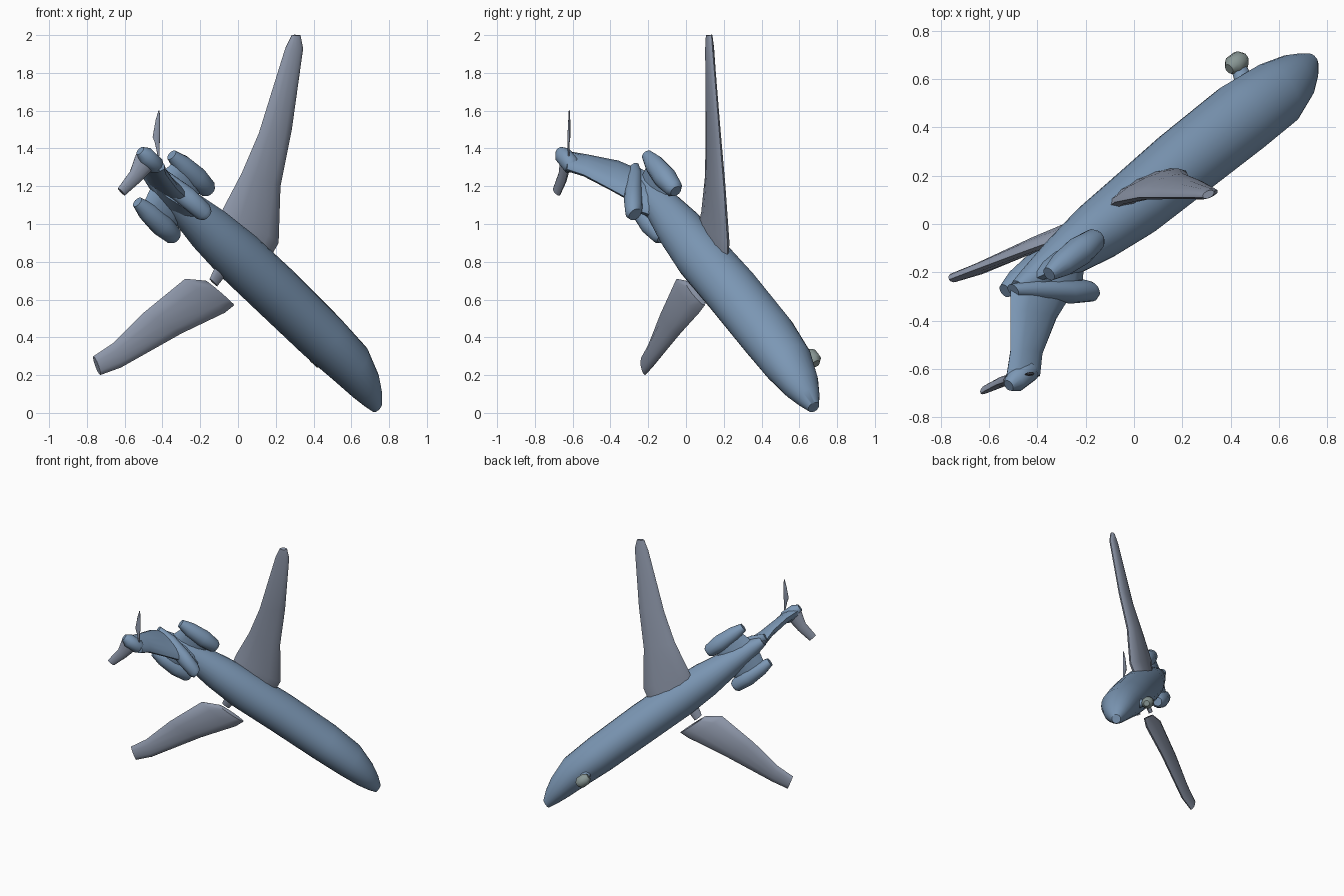
import bpy, bmesh, math
from mathutils import Vector as V

if "Cube" in bpy.data.objects:
    bpy.data.objects.remove(bpy.data.objects["Cube"])

# Aircraft axes: the plane dives and banks
F = V((.64, .48, -.60)).normalized()
S = V((.50, .165, .85))
S = (S - F * S.dot(F)).normalized()
U = F.cross(S).normalized()
if U.y > 0:
    U = -U

def material(name, col):
    m = bpy.data.materials.new(name)
    m.diffuse_color = (*col, 1)
    m.use_nodes = True
    m.node_tree.nodes["Principled BSDF"].inputs["Base Color"].default_value = m.diffuse_color
    return m

BLUE = material("blue_grey", (.20, .31, .46))
WING = material("wing_grey", (.27, .31, .40))
GEAR = material("gear_green_grey", (.25, .31, .30))

def loft(name, sections, mat, sides=16, angle=50):
    """Skin elliptical sections given as (centre, half axis a, half axis b)."""
    bm = bmesh.new()
    rings = []
    for c, a, b in sections:
        rings.append([bm.verts.new(V(c) + a * math.cos(t) + b * math.sin(t))
                      for t in (2 * math.pi * i / sides for i in range(sides))])
    for r, q in zip(rings, rings[1:]):
        for i in range(sides):
            j = (i + 1) % sides
            bm.faces.new((r[i], r[j], q[j], q[i]))
    bm.faces.new(rings[0])
    bm.faces.new(rings[-1])
    bmesh.ops.recalc_face_normals(bm, faces=bm.faces)
    me = bpy.data.meshes.new(name)
    bm.to_mesh(me)
    bm.free()
    me.materials.append(mat)
    ob = bpy.data.objects.new(name, me)
    bpy.context.collection.objects.link(ob)
    bpy.context.view_layer.objects.active = ob
    ob.select_set(True)
    bpy.ops.object.shade_smooth_by_angle(angle=math.radians(angle))
    ob.select_set(False)
    return ob

def tube(name, stations, mat, sides=20):
    """Round body from (centre, radius, optional extra belly depth)."""
    return loft(name, [(V(c) - U * sum(d), S * r, U * (r + sum(d)))
                       for c, r, *d in stations], mat, sides)

def blade(name, stations, mat, normal):
    """Wing-like part from (leading point, trailing point, half thickness)."""
    return loft(name, [((V(l) + V(t)) / 2, (V(l) - V(t)) / 2, normal * h)
                       for l, t, h in stations], mat, 12)

# Fuselage, deeper at the belly towards the nose
tube("fuselage", [
    ((.737, .676, .03), .033), ((.715, .645, .08), .062, .004),
    ((.68, .60, .145), .09, .012), ((.60, .525, .26), .122, .018),
    ((.45, .42, .405), .136, .018), ((.2, .235, .645), .142, .008),
    ((0, .08, .83), .141), ((-.15, -.03, .97), .125), ((-.3, -.14, 1.11), .092),
    ((-.42, -.23, 1.22), .06), ((-.48, -.265, 1.27), .035)], BLUE, 24)

# Main wings
blade("right_wing", [
    ((.13, .22, .75), (-.12, .06, .95), .045),
    ((.215, .22, .90), (-.08, .09, 1.08), .042),
    ((.225, .20, 1.2), (.02, .11, 1.27), .034),
    ((.285, .175, 1.5), (.11, .11, 1.48), .028),
    ((.345, .14, 1.93), (.25, .11, 1.93), .022),
    ((.33, .135, 2.0), (.285, .11, 2.0), .015)], WING, U)
blade("left_wing", [
    ((-.02, .10, .57), (-.17, 0, .70), .022),
    ((-.07, .07, .53), (-.28, -.05, .71), .036),
    ((-.30, -.03, .42), (-.50, -.13, .53), .032),
    ((-.62, -.18, .24), (-.66, -.19, .37), .026),
    ((-.73, -.215, .20), (-.765, -.23, .30), .02)], WING, U)
blade("left_wing_root", [
    ((-.04, .07, .76), (-.10, .02, .82), .02),
    ((-.11, .05, .67), (-.15, .02, .71), .014)], WING, U)

# Side engines tucked against the tail, with broad pylons
mount = V((-.34, -.165, 1.145))
for side, label in ((1, "right"), (-1, "left")):
    c = mount + S * side * .158
    tube(label + "_engine", [(c + F * d, r) for d, r in
         ((.16, .032), (.14, .048), (.04, .062), (-.08, .052), (-.16, .03))], BLUE, 14)
    m = mount + S * side * .03
    blade(label + "_engine_pylon", [(m + F * .14, m - F * .15, .045),
                                    (c + F * .10, c - F * .12, .035)], BLUE, U)

# Centre engine intake along the top of the tail
tube("centre_intake", [
    ((-.17, -.27, 1.05), .038), ((-.19, -.275, 1.07), .052),
    ((-.28, -.28, 1.15), .056), ((-.40, -.275, 1.24), .05),
    ((-.50, -.275, 1.30), .03)], BLUE, 14)
blade("intake_fairing", [
    ((-.21, -.13, 1.03), (-.44, -.25, 1.23), .07),
    ((-.21, -.28, 1.08), (-.48, -.28, 1.28), .05)], BLUE, S)

# Tail fin
blade("tail_fin", [
    ((-.24, -.26, 1.11), (-.51, -.25, 1.28), .048),
    ((-.32, -.39, 1.18), (-.51, -.36, 1.33), .04),
    ((-.38, -.54, 1.26), (-.51, -.52, 1.36), .036),
    ((-.39, -.63, 1.29), (-.53, -.65, 1.38), .038)], BLUE, S)

# High tailplane: hub, left blade and thin right blade
tube("tailplane_hub", [(V((-.467, -.63, 1.34)) + F * d, r) for d, r in
     ((.08, .025), (.05, .048), (-.04, .048), (-.08, .025))], BLUE, 12)
blade("left_tailplane", [
    ((-.44, -.62, 1.30), (-.54, -.655, 1.37), .026),
    ((-.52, -.64, 1.22), (-.57, -.665, 1.28), .022),
    ((-.60, -.67, 1.15), (-.635, -.70, 1.19), .015)], WING, U)
blade("right_tailplane", [
    ((-.415, -.62, 1.36), (-.425, -.622, 1.36), .004),
    ((-.415, -.62, 1.42), (-.44, -.625, 1.43), .006),
    ((-.412, -.616, 1.46), (-.452, -.624, 1.46), .008),
    ((-.413, -.616, 1.55), (-.436, -.62, 1.55), .006),
    ((-.415, -.617, 1.60), (-.421, -.619, 1.60), .003)], WING, U)

# Nose wheel and stubby flared strut on the belly
wheel = V((.425, .665, .29))
tube("nose_wheel", [(wheel + F * d, r) for d, r in
     ((.05, .022), (.025, .043), (-.025, .043), (-.05, .022))], GEAR, 10)
loft("nose_strut", [(wheel, F * .03, S * .03),
                    (wheel + V((.02, -.05, .01)), F * .04, S * .03),
                    (wheel + V((.06, -.13, .03)), F * .09, S * .06)], BLUE, 12)
